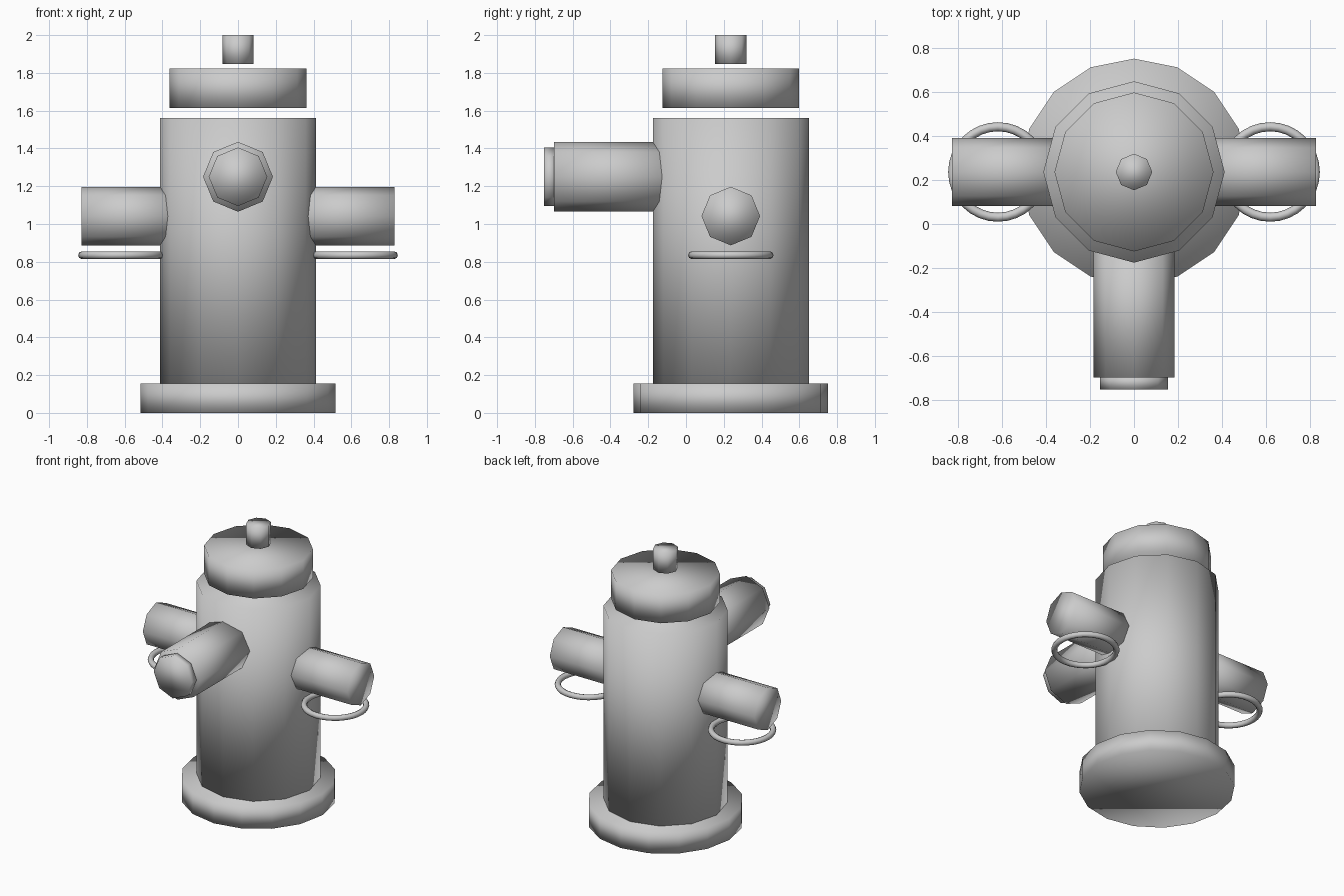
import bpy
from math import pi

if "Cube" in bpy.data.objects:
    bpy.data.objects.remove(bpy.data.objects["Cube"])

CY = 0.237  # y of the hydrant's vertical axis


def cylinder(name, radius, start, end, axis='z', sides=8, at=(0, CY, 0)):
    """Smooth capped prism running from start to end along an axis through 'at'."""
    i = 'xyz'.index(axis)
    loc = list(at)
    loc[i] = (start + end) / 2
    rot = {'x': (0, pi / 2, 0), 'y': (pi / 2, 0, 0), 'z': (0, 0, 0)}[axis]
    bpy.ops.mesh.primitive_cylinder_add(vertices=sides, radius=radius,
                                        depth=abs(end - start), location=loc, rotation=rot)
    ob = bpy.context.object
    ob.name = name
    bpy.ops.object.shade_smooth()
    return ob


# Upright stack: base, barrel, bonnet and top nut
cylinder("base_flange", 0.516, 0.0, 0.155, sides=16)
cylinder("barrel", 0.413, 0.155, 1.56, sides=12)
cylinder("bonnet", 0.362, 1.615, 1.822, sides=12)
cylinder("top_nut", 0.083, 1.848, 2.0)

# Front outlet with its plug
cylinder("front_outlet", 0.185, -0.70, -0.07, 'y', at=(0, 0, 1.25))
cylinder("front_plug", 0.155, -0.753, -0.69, 'y', at=(0, 0, 1.25))

# Side outlets with hanging rings
for side, s in (("left", -1), ("right", 1)):
    cylinder(side + "_outlet", 0.155, s * 0.31, s * 0.828, 'x', at=(0, CY, 1.042))
    bpy.ops.mesh.primitive_torus_add(location=(s * 0.62, CY, 0.835), major_radius=0.206,
                                     minor_radius=0.0206, major_segments=32, minor_segments=8)
    bpy.context.object.name = side + "_ring"
    bpy.ops.object.shade_smooth()
